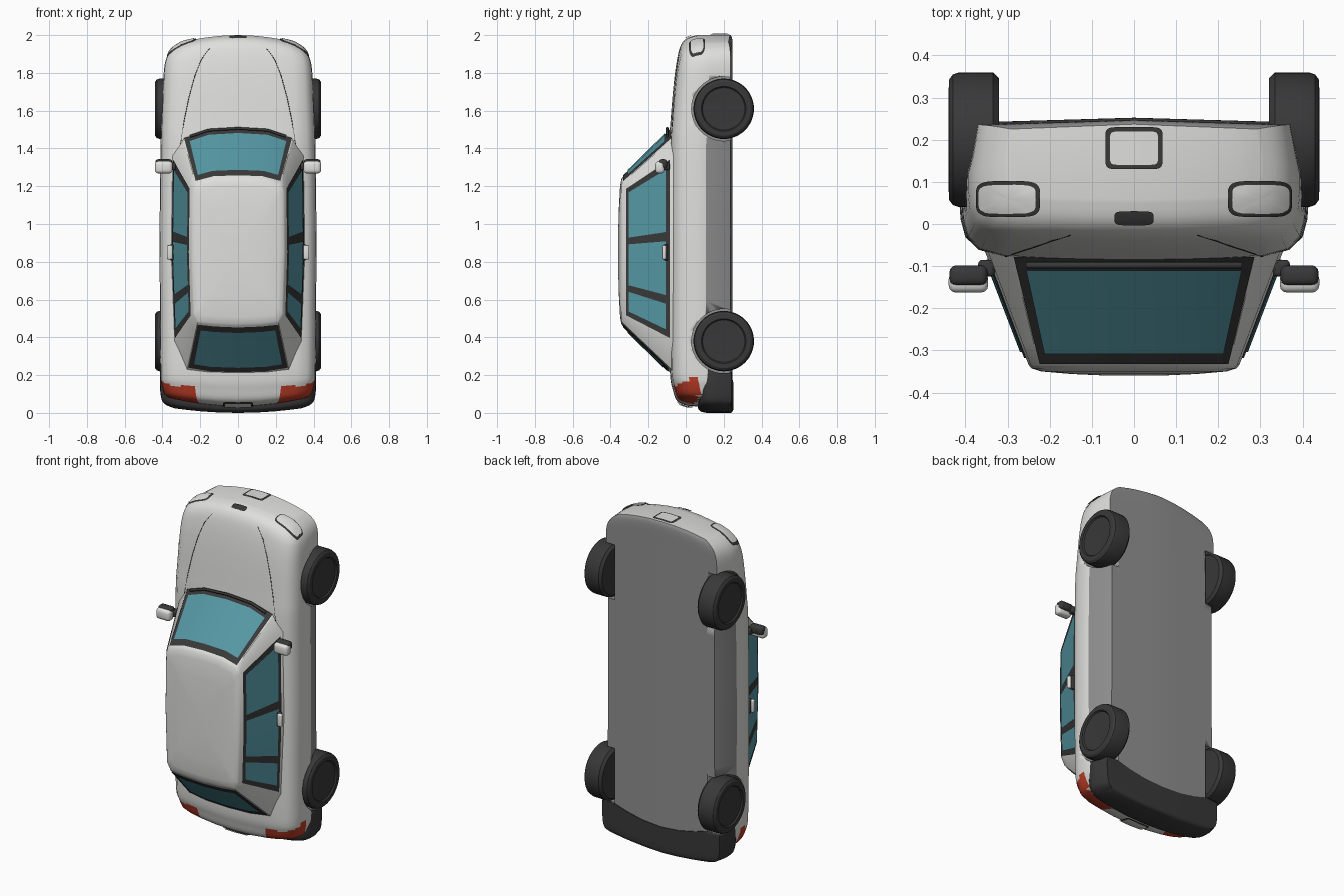
import bpy, bmesh, math
from mathutils import Vector
from mathutils.bvhtree import BVHTree

if "Cube" in bpy.data.objects:
    bpy.data.objects.remove(bpy.data.objects["Cube"])


def material(name, rgb):
    m = bpy.data.materials.new(name)
    m.diffuse_color = (*rgb, 1)
    m.use_nodes = True
    m.node_tree.nodes["Principled BSDF"].inputs["Base Color"].default_value = m.diffuse_color
    return m


WHITE = material("white_paint", (0.74, 0.74, 0.72))
GREY = material("grey_underside", (0.28, 0.28, 0.28))
DARK = material("dark_rubber", (0.04, 0.04, 0.04))
GLASS = material("teal_glass", (0.09, 0.31, 0.37))
RED = material("red_lamp", (0.5, 0.045, 0.02))


def make(name, verts, faces, mats, angle=40):
    me = bpy.data.meshes.new(name)
    me.from_pydata([tuple(v) for v in verts], [], faces)
    bm = bmesh.new()
    bm.from_mesh(me)
    bmesh.ops.recalc_face_normals(bm, faces=bm.faces)
    bm.to_mesh(me)
    bm.free()
    ob = bpy.data.objects.new(name, me)
    bpy.context.collection.objects.link(ob)
    for m in mats:
        me.materials.append(m)
    smooth(ob, angle)
    return ob


def smooth(ob, angle=40):
    bpy.ops.object.select_all(action='DESELECT')
    ob.select_set(True)
    bpy.context.view_layer.objects.active = ob
    bpy.ops.object.shade_smooth_by_angle(angle=math.radians(angle))


def box(name, c, s, mat, bevel=0.01):
    bm = bmesh.new()
    bmesh.ops.create_cube(bm, size=1)
    for v in bm.verts:
        v.co = Vector([c[i] + v.co[i] * s[i] for i in range(3)])
    bmesh.ops.bevel(bm, geom=bm.edges[:], offset=bevel, segments=3, affect='EDGES', profile=0.5)
    bm.verts.index_update()
    ob = make(name, [v.co.copy() for v in bm.verts],
              [[v.index for v in f.verts] for f in bm.faces], [mat])
    bm.free()
    return ob


# Body loft: each station is (z, half width, top y, bottom y, bottom width factor, bow)
def section(z, w, t, b, f, bow):
    h = b - t
    half = [(k * w, b + 0.012 * (1 - k)) for k in (0, .3, .56, .75, f)]
    half += [(w, b - .4 * h), (w, b - .55 * h), (.992 * w, b - .7 * h), (.965 * w, b - .83 * h)]
    half += [(k * w, b - q * h) for k, q in ((.89, .925), (.75, .975), (.56, .99), (.3, 1.005), (0, 1.01))]
    ring = half + [(-x, y) for x, y in half[-2:0:-1]]
    return [(x, y, z + bow * (x / .4) ** 2) for x, y in ring]


def loft(name, stations, mats, steps=4):
    rows, n = [], len(stations)
    for i in range(n - 1):
        p = [stations[max(0, min(n - 1, i + k))] for k in (-1, 0, 1, 2)]
        for j in range(steps + (i == n - 2)):
            u = j / steps
            rows.append([.5 * (2 * b + (c - a) * u + (2 * a - 5 * b + 4 * c - d) * u * u
                               + (3 * b - a - 3 * c + d) * u ** 3) for a, b, c, d in zip(*p)])
    verts = [v for r in rows for v in section(*r)]
    faces = [(r * 26 + i, r * 26 + (i + 1) % 26, (r + 1) * 26 + (i + 1) % 26, (r + 1) * 26 + i)
             for r in range(len(rows) - 1) for i in range(26)]
    for o in (0, (len(rows) - 1) * 26):
        for i in range(6):
            q = (i, i + 1, 12 - i, 13 - i)
            faces += [[o + k for k in q], [o + (26 - k) % 26 for k in q]]
    return make(name, verts, faces, mats)


body = loft("body", [
    (2.0, .30, .06, .225, .97, -.07), (1.985, .345, .01, .232, .97, -.075),
    (1.95, .375, -.022, .235, .96, -.07), (1.88, .39, -.042, .235, .95, -.05),
    (1.75, .397, -.06, .235, .93, -.02), (1.55, .405, -.077, .235, .9, 0),
    (1.4, .41, -.085, .235, .87, 0), (.95, .415, -.085, .235, .86, 0),
    (.5, .413, -.085, .235, .87, 0), (.3, .412, -.083, .235, .9, 0),
    (.18, .41, -.078, .235, .95, .01), (.12, .405, -.065, .235, .95, .03),
    (.065, .39, -.045, .235, .95, .04), (.04, .37, 0, .235, .95, .05),
    (.035, .33, .05, .23, .95, .055)], [WHITE, GREY, DARK, RED])
for p in body.data.polygons:
    c = p.center
    if p.normal.y > .8 or (.54 < c.z < 1.45 and c.y > .12):
        p.material_index = 1
    elif abs(c.x) > .22 and c.z < .185 and -.068 < c.y < .066 and c.z < .14 + max(0, c.y + .05) * .6:
        p.material_index = 3
bumper = loft("rear_bumper", [
    (.16, .412, .065, .24, .95, .09), (.1, .414, .062, .24, .95, .05),
    (.03, .406, .065, .24, .95, .045), (.008, .385, .08, .235, .95, .04),
    (0, .34, .11, .225, .95, .035)], [DARK])


# Wheels and wheel arches
def lathe(name, prof, sx, y0, z0, mats, n=48):
    verts = [(sx * x, y0 + r * math.cos(2 * math.pi * k / n), z0 + r * math.sin(2 * math.pi * k / n))
             for r, x in prof for k in range(n)]
    faces = [(a * n + k, a * n + (k + 1) % n, (a + 1) * n + (k + 1) % n, (a + 1) * n + k)
             for a in range(len(prof) - 1) for k in range(n)]
    faces += [list(range(n)), [(len(prof) - 1) * n + k for k in range(n)]]
    return make(name, verts, faces, mats, 30)


for sx in (1, -1):
    for label, z in (("front", 1.61), ("rear", .38)):
        cutter = lathe("arch_cutter", [(.17, .312), (.17, .55)], sx, .2, z, [WHITE, GREY])
        cutter.hide_render = True
        for p in cutter.data.polygons:
            p.material_index = 1
        for ob in ((body, bumper) if label == "rear" else (body,)):
            mod = ob.modifiers.new("arch", 'BOOLEAN')
            mod.operation, mod.solver, mod.object = 'DIFFERENCE', 'EXACT', cutter
            bpy.context.view_layer.objects.active = ob
            bpy.ops.object.modifier_apply(modifier=mod.name)
        bpy.data.objects.remove(cutter)
        lathe(label + "_wheel", [(.1, .32), (.145, .32), (.16, .335), (.16, .415), (.155, .43), (.143, .439),
                                 (.118, .44), (.112, .432), (.06, .43)], sx, .2, z, [DARK])

# Cabin: outline at the base blends to outline at the roof
BASE = [(0, 1.51), (.16, 1.50), (.29, 1.455), (.345, 1.36), (.352, .85), (.335, .38), (.27, .225), (.15, .205), (0, .2)]
ROOF = [(0, 1.25), (.13, 1.245), (.225, 1.22), (.245, 1.18), (.25, .85), (.24, .52), (.215, .475), (.12, .465), (0, .46)]
BASE += [(-x, z) for x, z in BASE[-2:0:-1]]
ROOF += [(-x, z) for x, z in ROOF[-2:0:-1]]


def cabin(s, v):
    i = math.floor(s)
    u = s - i
    b, t = [Vector(o[i % 16]).lerp(Vector(o[(i + 1) % 16]), u) for o in (BASE, ROOF)]
    q = b.lerp(t, v)
    return Vector((q.x, -.07 - .265 * v, q.y))


rings = [[cabin(i, v) for i in range(16)] for v in (-.12, .1, .35, .6, .8, 1)]
for k, y in ((.97, -.343), (.88, -.35), (.6, -.356), (.25, -.36)):
    rings.append([Vector((p.x * k, y, .85 + (p.z - .85) * k)) for p in rings[5]])
make("cabin", [v for r in rings for v in r],
     [(a * 16 + i, a * 16 + (i + 1) % 16, a * 16 + 16 + (i + 1) % 16, a * 16 + 16 + i)
      for a in range(len(rings) - 1) for i in range(16)] + [[len(rings) * 16 - 16 + i for i in range(16)]], [WHITE], 30)


# Window frames and panes as thin plates on the cabin
def plate(name, s0, s1, v0, v1, off, mat):
    ss = [s0] + [i for i in range(math.ceil(s0), math.floor(s1) + 1) if s0 < i < s1] + [s1]
    verts, e = [], .02
    for s in ss:
        for j in range(5):
            v = v0 + (v1 - v0) * j / 4
            n = (cabin(s + e, v) - cabin(s - e, v)).cross(cabin(s, v + e) - cabin(s, v - e)).normalized()
            p = cabin(s, v)
            if n.dot(p - Vector((0, 0, .85))) < 0:
                n = -n
            verts.append(p + n * off)
    make(name, verts, [(a * 5 + j, a * 5 + j + 1, a * 5 + j + 6, a * 5 + j + 5)
                       for a in range(len(ss) - 1) for j in range(4)], [mat])


plate("windshield_frame", -1.97, 1.97, .02, .98, .004, DARK)
plate("windshield", -1.78, 1.78, .13, .88, .008, GLASS)
plate("rear_window_frame", 6.03, 9.97, .07, .98, .004, DARK)
plate("rear_window", 6.25, 9.75, .17, .88, .008, GLASS)
for sx in (1, -1):
    def side(name, a, b, *rest):
        plate(name, *sorted((sx * a, sx * b)), *rest)
    side("side_window_frame", 3.02, 4.98, .05, .93, .004, DARK)
    for a, b in ((3.1, 3.78), (3.88, 4.5), (4.6, 4.9)):
        side("side_window", a, b, .12, .87, .008, GLASS)

# Details projected onto the body
bm = bmesh.new()
bm.from_mesh(body.data)
TREE = BVHTree.FromBMesh(bm)
bm.free()


def project(o, d, off):
    p, n, _, _ = TREE.ray_cast(Vector(o), Vector(d))
    if p is None:
        p, n, _, _ = TREE.find_nearest(Vector(o) + 2 * Vector(d))
    return p + n * (off if n.dot(Vector(d)) < 0 else -off)


def decal(name, cx, cy, rx, ry, z, off, mat, power=.45):
    verts, n = [], 32
    for r in (.02, .35, .7, 1):
        for k in range(n):
            c, s = math.cos(2 * math.pi * k / n), math.sin(2 * math.pi * k / n)
            x = cx + r * rx * math.copysign(abs(c) ** power, c)
            y = cy + r * ry * math.copysign(abs(s) ** power, s)
            verts.append(project((x, y, z), (0, 0, -1 if z > 1 else 1), off))
    make(name, verts, [(a * n + k, a * n + (k + 1) % n, a * n + n + (k + 1) % n, a * n + n + k)
                       for a in range(3) for k in range(n)] + [list(range(n))], [mat])


decal("front_plate_frame", 0, .18, .068, .05, 3, .005, DARK, .25)
decal("front_plate", 0, .18, .058, .041, 3, .009, WHITE, .25)
decal("grille", 0, .016, .046, .016, 3, .006, DARK)
decal("rear_plate_frame", 0, 0, .08, .042, -1, .005, DARK, .25)
decal("rear_plate", 0, 0, .072, .035, -1, .009, WHITE, .25)
for sx in (1, -1):
    decal("headlight_frame", sx * .297, .06, .075, .042, 3, .004, DARK)
    decal("headlight", sx * .297, .06, .067, .034, 3, .008, WHITE)


# Thin lines: bonnet seams and wipers
def tube(name, pts, r):
    cu = bpy.data.curves.new(name, 'CURVE')
    cu.dimensions, cu.bevel_depth, cu.bevel_resolution = '3D', r, 1
    sp = cu.splines.new('POLY')
    sp.points.add(len(pts) - 1)
    for q, p in zip(sp.points, pts):
        q.co = (*p, 1)
    cu.materials.append(DARK)
    bpy.context.collection.objects.link(bpy.data.objects.new(name, cu))


for sx in (1, -1):
    seam = [(.305, 1.42), (.285, 1.55), (.26, 1.67), (.23, 1.78), (.195, 1.87), (.15, 1.93)]
    tube("bonnet_seam", [project((sx * x, -1, z), (0, 1, 0), 0) for x, z in seam], .002)
tube("wipers", [cabin(i / 4, .06) + Vector((0, -.012, .012)) for i in range(-7, 8)], .008)

# Mirrors and door handles
for sx in (1, -1):
    box("mirror_shell", (sx * .393, -.138, 1.3), (.094, .05, .065), WHITE, .018)
    box("mirror_back", (sx * .393, -.122, 1.318), (.09, .048, .05), DARK, .016)
    box("mirror_stalk", (sx * .35, -.105, 1.305), (.04, .04, .04), DARK, .01)
    box("door_handle", (sx * .362, -.115, .85), (.03, .022, .075), WHITE, .007)
    box("handle_recess", (sx * .35, -.105, .85), (.024, .022, .085), DARK, .006)
